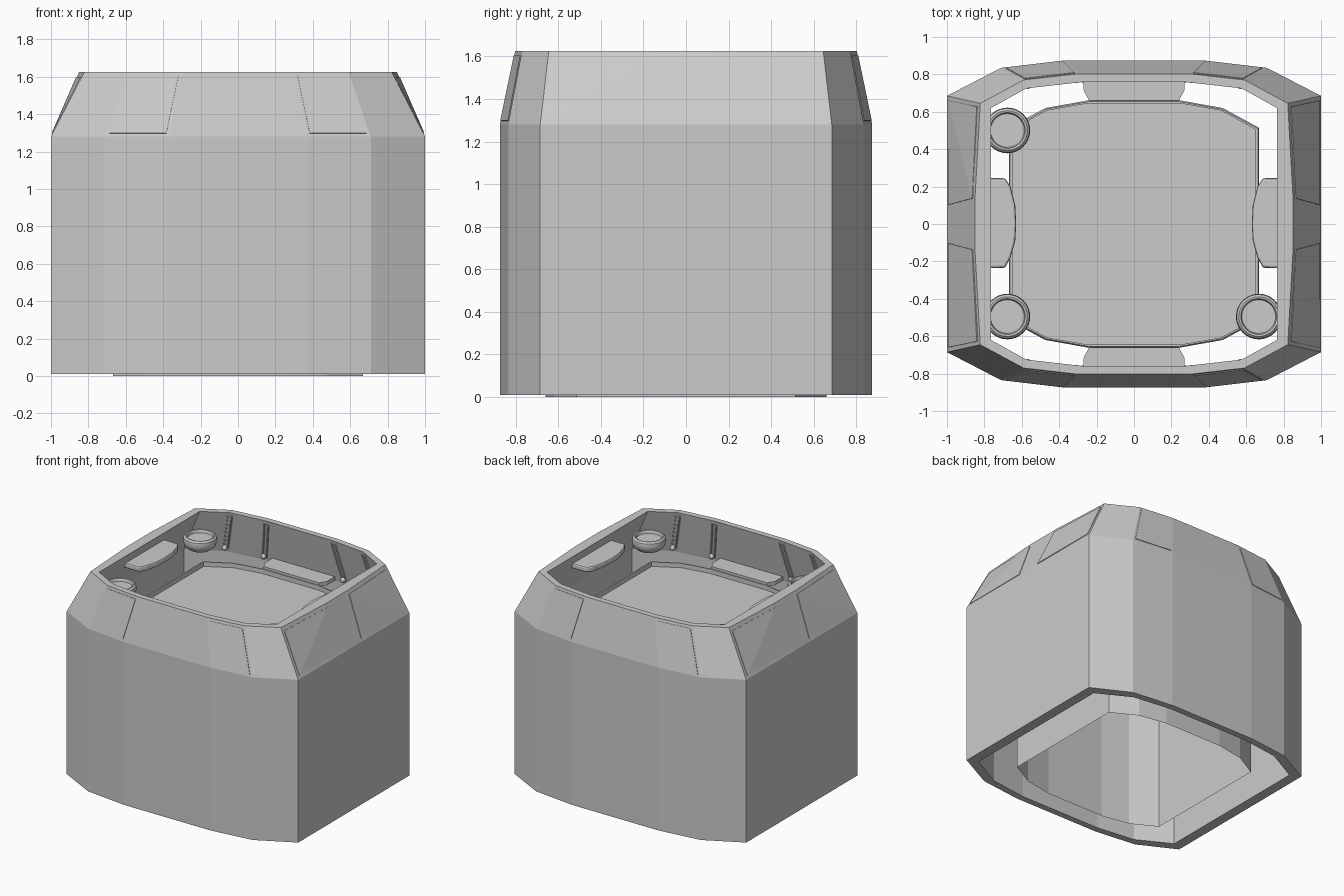
import bpy, bmesh, math
from mathutils import Vector

if "Cube" in bpy.data.objects:
    bpy.data.objects.remove(bpy.data.objects["Cube"])

SIGNS = [(1, 1), (-1, 1), (-1, -1), (1, -1)]


def finish(name, bm, smooth=None):
    bmesh.ops.recalc_face_normals(bm, faces=bm.faces)
    me = bpy.data.meshes.new(name)
    bm.to_mesh(me)
    bm.free()
    ob = bpy.data.objects.new(name, me)
    bpy.context.collection.objects.link(ob)
    if smooth:
        bpy.context.view_layer.objects.active = ob
        ob.select_set(True)
        bpy.ops.object.shade_smooth_by_angle(angle=math.radians(smooth))
        ob.select_set(False)
    return ob


def ring(quarter, z):
    """Mirror a quarter outline (from +x round to +y) into a full loop."""
    pts = []
    for k, (sx, sy) in enumerate(SIGNS):
        for x, y in (quarter if k % 2 == 0 else quarter[::-1]):
            pts.append((sx * x, sy * y, z))
    return pts


def loft(name, rings, closed=False, cap_end=False):
    bm = bmesh.new()
    loops = [[bm.verts.new(p) for p in r] for r in rings]
    pairs = list(zip(loops, loops[1:]))
    if closed:
        pairs.append((loops[-1], loops[0]))
    for a, b in pairs:
        for i in range(len(a)):
            j = (i + 1) % len(a)
            bm.faces.new((a[i], a[j], b[j], b[i]))
    if cap_end:
        bm.faces.new(loops[-1])
    return finish(name, bm)


def slab(name, outline, z0, z1, bevel=0.0):
    bm = bmesh.new()
    f = bm.faces.new([bm.verts.new((x, y, z0)) for x, y in outline])
    ext = bmesh.ops.extrude_face_region(bm, geom=[f])["geom"]
    bmesh.ops.translate(bm, vec=(0, 0, z1 - z0),
                        verts=[v for v in ext if isinstance(v, bmesh.types.BMVert)])
    ob = finish(name, bm)
    if bevel:
        m = ob.modifiers.new("bevel", "BEVEL")
        m.width, m.segments, m.limit_method = bevel, 2, "ANGLE"
    return ob


# Outer shell: straight skirt, sloped shoulder, open top and bottom
BASE, BREAK, TOP = 0.01, 1.28, 1.625
out_low = [(1, .1), (1, .685), (.71, .835), (.37, .875)]
out_top = [(.85, .14), (.822, .645), (.59, .77), (.30, .803)]
in_low = [(.92, .1), (.92, .645), (.66, .785), (.35, .825)]
in_top = [(.765, .14), (.765, .62), (.575, .725), (.285, .758)]
loft("outer_shell", [ring(out_low, BASE), ring(out_low, BREAK), ring(out_top, TOP),
                     ring(in_top, TOP), ring(in_low, BREAK), ring(in_low, BASE)], closed=True)

# Inner body: hollow prism with a narrow raised lip around a recessed top
body = [(.668, .1), (.668, .515), (.475, .62), (.25, .66)]
lip_in = [(.65, .1), (.65, .505), (.465, .607), (.245, .645)]
loft("inner_body", [ring(body, 0), ring(body, 1.29), ring([(x - .006, y - .006) for x, y in body], 1.305),
                    ring(lip_in, 1.305), ring(lip_in, 1.27)], cap_end=True)


# Thin raised panels lying on the sloped shoulder
def shoulder_panel(name, i, j, u0, u1, v0, v1, sx, sy, lift=.004):
    a, b = Vector((*out_low[i], BREAK)), Vector((*out_low[j], BREAK))
    c, d = Vector((*out_top[i], TOP)), Vector((*out_top[j], TOP))
    n = (b - a).cross(c - a).normalized()
    if n.x < 0 or n.y < -.2:
        n = -n
    bm = bmesh.new()
    for u in (u0, u1):
        for v in (v0, v1):
            p = a.lerp(b, u).lerp(c.lerp(d, u), v)
            for h in (lift, -.01):
                q = p + n * h
                bm.verts.new((sx * q.x, sy * q.y, q.z))
    bmesh.ops.convex_hull(bm, input=bm.verts)
    bmesh.ops.dissolve_limit(bm, angle_limit=.03, verts=bm.verts, edges=bm.edges)
    finish(name, bm)


for sx, sy in SIGNS:
    shoulder_panel("side_panel", 0, 1, 0, .96, .06, .92, sx, sy)
    shoulder_panel("end_panel", 2, 3, .05, .95, .05, .94, sx, sy)

# Side shelves and end bridging plates
shelf = [(.83, .245), (.69, .245), (.66, .2), (.635, .1), (.63, 0),
         (.635, -.09), (.66, -.18), (.69, -.235), (.83, -.235)]
bridge = [(-.27, .81), (-.27, .715), (-.24, .66), (.24, .66), (.27, .715), (.27, .81)]
for s in (1, -1):
    slab("side_shelf", [(s * x, y) for x, y in shelf], 1.495, 1.54, .012)
    slab("end_bridge", [(x, s * y) for x, y in bridge], 1.29, 1.32)

# Three round cups in the corners
cup = [(.08, 1.41), (.11, 1.435), (.122, 1.47), (.118, 1.498), (.106, 1.51),
       (.096, 1.508), (.09, 1.485)]
for cx, cy in ((-.677, .5), (-.677, -.495), (.667, -.495)):
    bm = bmesh.new()
    loops = [[bm.verts.new((cx + r * math.cos(t * math.tau / 32), cy + r * math.sin(t * math.tau / 32), z))
              for t in range(32)] for r, z in cup]
    for a, b in zip(loops, loops[1:]):
        for i in range(32):
            bm.faces.new((a[i], a[(i + 1) % 32], b[(i + 1) % 32], b[i]))
    bm.faces.new(loops[0])
    bm.faces.new(loops[-1])
    finish("corner_cup", bm, 35)

# Paired ribs with round feet on the inside of the end walls
for sx, sy in SIGNS:
    for i in (2, 3):
        bm = bmesh.new()
        low, top = Vector((*in_low[i], BREAK)), Vector((*in_top[i], TOP))
        for off in (-.016, .016):
            p, q = low.lerp(top, .08), low.lerp(top, .93)
            d = q - p
            mid = (p + q) / 2 + Vector((off, 0, 0))
            mat = d.to_track_quat("Z", "Y").to_matrix().to_4x4()
            mat.translation = mid
            bmesh.ops.create_cone(bm, cap_ends=True, segments=8, radius1=.009, radius2=.009,
                                  depth=d.length, matrix=mat)
        foot = bmesh.ops.create_uvsphere(bm, u_segments=10, v_segments=6, radius=.02)["verts"]
        bmesh.ops.translate(bm, verts=foot, vec=low.lerp(top, .1) - Vector((0, .012, 0)))
        bmesh.ops.scale(bm, vec=(sx, sy, 1), verts=bm.verts)
        finish("wall_rib", bm, 35)
